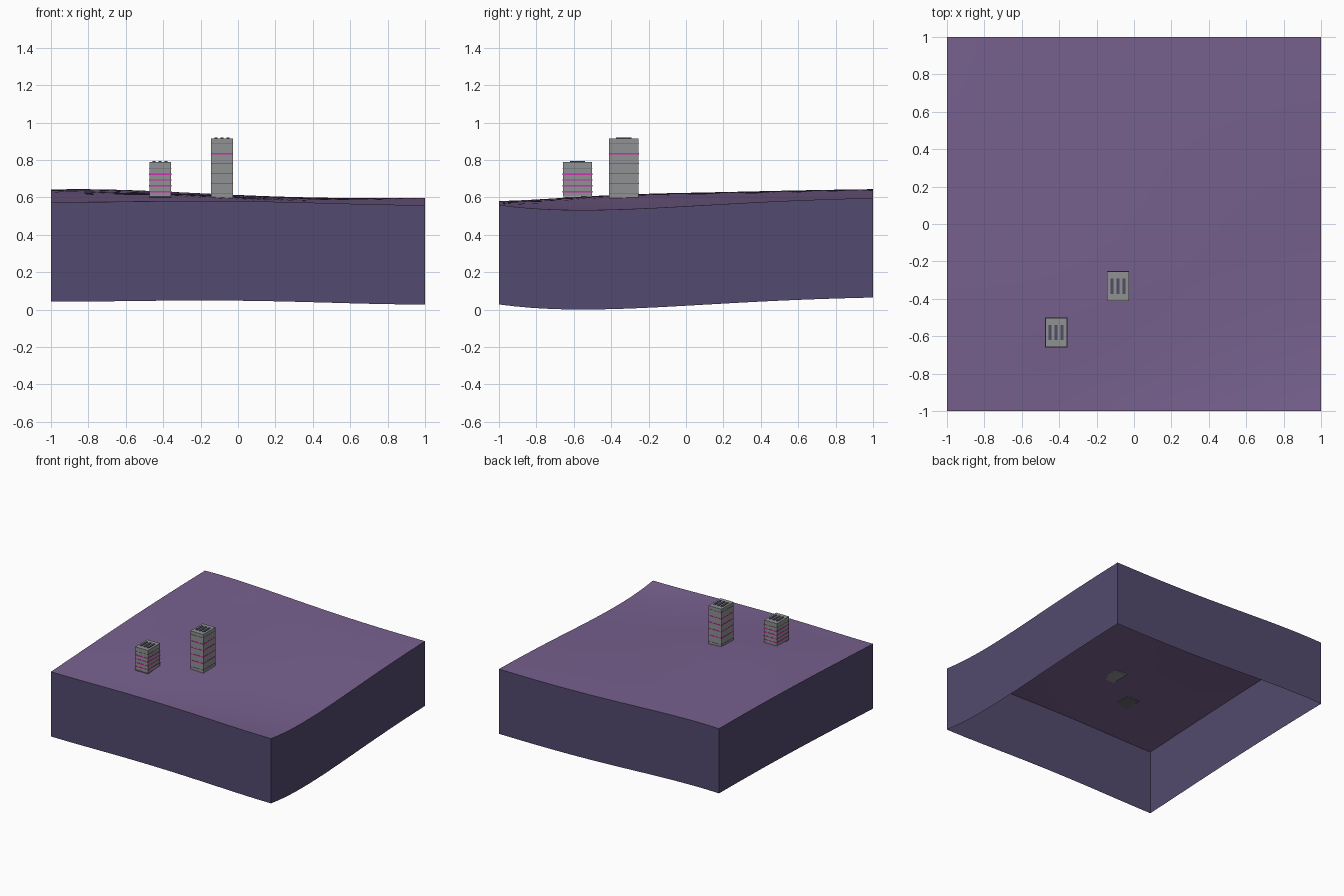
import bpy
import bmesh
import math
from mathutils import Vector

cube = bpy.data.objects.get("Cube")
if cube:
    bpy.data.objects.remove(cube, do_unlink=True)


def make_material(name, srgb):
    lin = [((c / 255 + 0.055) / 1.055) ** 2.4 for c in srgb]
    mat = bpy.data.materials.new(name)
    mat.use_nodes = True
    mat.diffuse_color = (*lin, 1)
    mat.node_tree.nodes["Principled BSDF"].inputs["Base Color"].default_value = (*lin, 1)
    return mat


GROUND = make_material("purple ground", (120, 97, 143))
EARTH = make_material("dark purple earth", (82, 74, 110))
CONCRETE = make_material("grey concrete", (143, 145, 147))
JOINT = make_material("dark grey joint", (104, 104, 110))
NEON = make_material("magenta stripe", (205, 45, 175))
VENT = make_material("slate vent", (80, 77, 100))


def add_object(name, bm, mats):
    bmesh.ops.recalc_face_normals(bm, faces=bm.faces)
    mesh = bpy.data.meshes.new(name)
    bm.to_mesh(mesh)
    bm.free()
    for mat in mats:
        mesh.materials.append(mat)
    obj = bpy.data.objects.new(name, mesh)
    bpy.context.collection.objects.link(obj)
    return obj


def add_box(bm, centre, size):
    made = bmesh.ops.create_cube(bm, size=1)["verts"]
    for v in made:
        v.co = Vector(centre) + v.co * Vector(size)


# Rolling ground: four edge profiles blended across, plus a low hill
KNOTS = (-1, -0.5, 0, 0.5, 1)
FRONT = (0.575, 0.579, 0.580, 0.569, 0.560)
BACK = (0.642, 0.636, 0.613, 0.598, 0.597)
LEFT_END = (0.575, 0.598, 0.619, 0.634, 0.642)
RIGHT_END = (0.560, 0.533, 0.553, 0.580, 0.597)


def curve(heights, t):
    total = 0
    for a, h in zip(KNOTS, heights):
        for b in KNOTS:
            if b != a:
                h *= (t - b) / (a - b)
        total += h
    return total


def mix(a, b, t):
    return a + (b - a) * t


def ground_height(x, y):
    u, v = (x + 1) / 2, (y + 1) / 2
    across = mix(curve(LEFT_END, y), curve(RIGHT_END, y), u)
    along = mix(curve(FRONT, x), curve(BACK, x), v)
    corners = mix(mix(FRONT[0], FRONT[-1], u), mix(BACK[0], BACK[-1], u), v)
    hill = math.exp(-((x + 0.5) ** 2 + (y + 0.6) ** 2) / 0.72)
    return across + along - corners + 0.033 * hill * (1 - x * x) * (1 - y * y)


bm = bmesh.new()
bmesh.ops.create_grid(bm, x_segments=24, y_segments=24, size=1)
for v in bm.verts:
    v.co.z = ground_height(v.co.x, v.co.y)

# Open-bottomed skirt dropping a constant depth below the rim
rim = [e for e in bm.edges if e.is_boundary]
skirt = bmesh.ops.extrude_edge_only(bm, edges=rim)["geom"]
for item in skirt:
    if isinstance(item, bmesh.types.BMVert):
        item.co.z -= 0.532
    elif isinstance(item, bmesh.types.BMFace):
        item.material_index = 1
terrain = add_object("terrain", bm, [GROUND, EARTH])
bpy.context.view_layer.objects.active = terrain
terrain.select_set(True)
bpy.ops.object.shade_smooth_by_angle(angle=math.radians(30))

# Towers: block, floor bands and three roof vents
WIDTH, DEPTH = 0.116, 0.157


def add_bands(name, x, y, heights, mat, thick):
    bm = bmesh.new()
    for z in heights:
        add_box(bm, (x, y, z), (WIDTH + 0.003, DEPTH + 0.003, thick))
    add_object(name, bm, [mat])


def add_tower(name, x, y, base, top, first, step):
    bm = bmesh.new()
    add_box(bm, (x, y, (base + top) / 2), (WIDTH, DEPTH, top - base))
    add_object(name + "_block", bm, [CONCRETE])
    floors = [first + step * i for i in range(6)]
    add_bands(name + "_stripes", x, y, floors[1:5], NEON, 0.007)
    add_bands(name + "_joints", x, y, (floors[0], floors[5]), JOINT, 0.003)
    bm = bmesh.new()
    for side in (-1, 0, 1):
        add_box(bm, (x + side * 0.032, y, top + 0.002), (0.016, 0.082, 0.006))
    add_object(name + "_roof_vents", bm, [VENT])


add_tower("tall_tower", -0.086, -0.332, 0.598, 0.915, 0.622, 0.053)
add_tower("short_tower", -0.416, -0.580, 0.604, 0.790, 0.600, 0.031)
